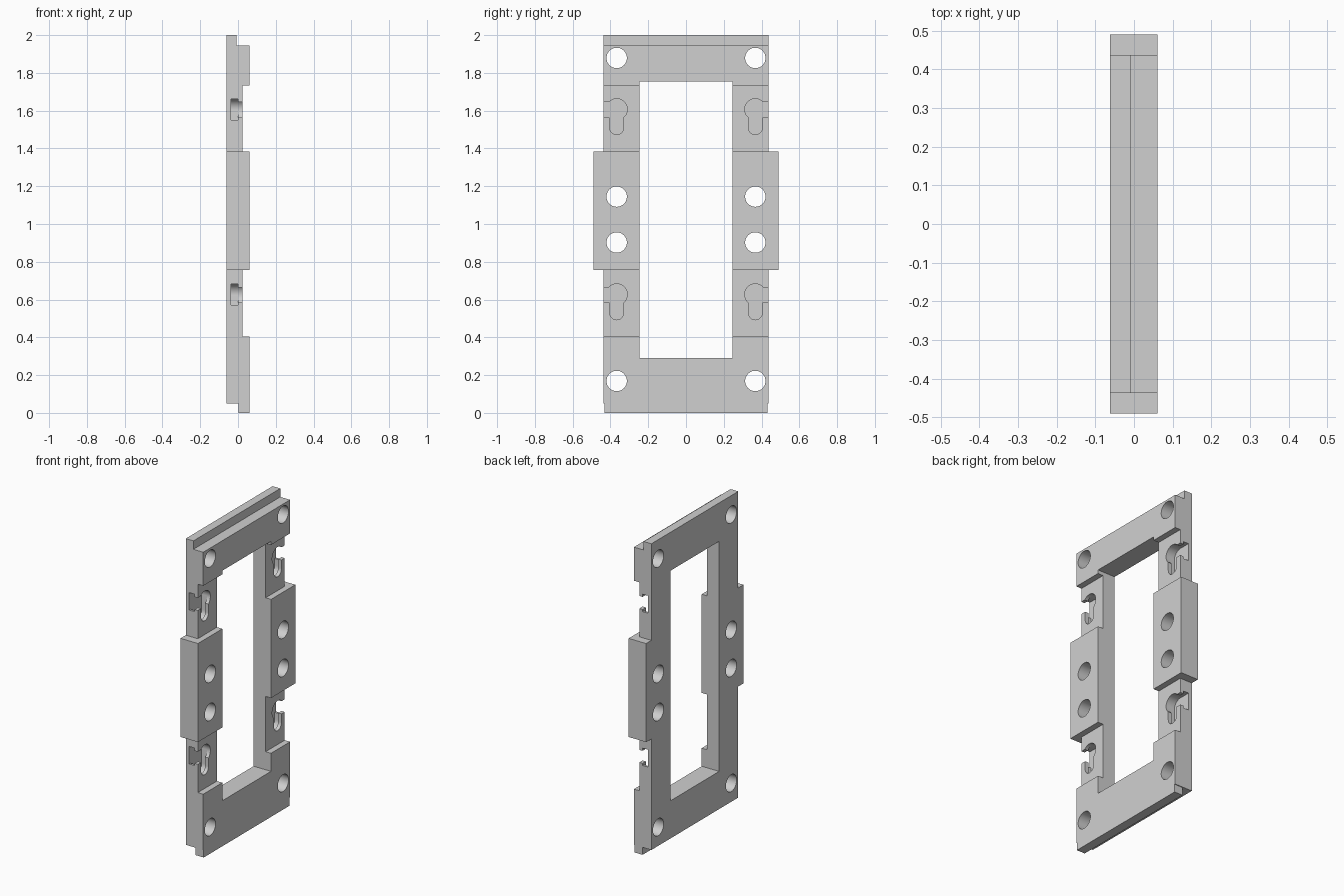
import bpy
import bmesh
import math

old = bpy.data.objects.get("Cube")
if old:
    bpy.data.objects.remove(old, do_unlink=True)

grey = bpy.data.materials.new("plain grey")
grey.use_nodes = True
colour = (0.63, 0.63, 0.63, 1)
grey.diffuse_color = colour
grey.node_tree.nodes["Principled BSDF"].inputs["Base Color"].default_value = colour

BACK, RECESS, FRONT = -0.062, 0.023, 0.061
EDGE, WING = 0.437, 0.49
HOLE_Y = 0.367
WING_LOW, WING_HIGH = 0.757, 1.385
cutters = []


def prism(name, points, shift):
    """Sweep a closed outline of 3D points along a vector."""
    bm = bmesh.new()
    face = bm.faces.new([bm.verts.new(p) for p in points])
    swept = bmesh.ops.extrude_face_region(bm, geom=[face])["geom"]
    bmesh.ops.translate(bm, vec=shift,
                        verts=[v for v in swept if isinstance(v, bmesh.types.BMVert)])
    bmesh.ops.recalc_face_normals(bm, faces=bm.faces)
    mesh = bpy.data.meshes.new(name)
    bm.to_mesh(mesh)
    bm.free()
    obj = bpy.data.objects.new(name, mesh)
    bpy.context.scene.collection.objects.link(obj)
    return obj


def cut(outline, x0=-0.2, x1=0.2):
    """Make a cutter from a (y, z) outline running from x0 to x1."""
    cutters.append(prism("cutter", [(x0, y, z) for y, z in outline], (x1 - x0, 0, 0)))


def rectangle(y0, y1, z0, z1):
    return [(y0, z0), (y1, z0), (y1, z1), (y0, z1)]


def arc(u, v, radius, start, end, steps):
    angles = [start + (end - start) * i / steps for i in range(steps + 1)]
    return [(u + radius * math.cos(a), v + radius * math.sin(a)) for a in angles]


def keyhole(side, z, radius, slot, up, down):
    """Round head, slot hanging below it, and an entry from the outer edge."""
    drop = -0.097
    junction = math.pi + math.acos(slot / radius)
    points = [(0.2, up)]
    points += arc(0, 0, radius, math.asin(up / radius), junction, 28)
    points += arc(0, drop, slot, math.pi, 2 * math.pi, 20)
    points += [(slot, -down), (0.2, -down)]
    return [(side * (HOLE_Y + u), z + v) for u, v in points]


# Stepped side profile with lap joints at the ends, swept across the width
profile = [(BACK, 0.05), (0.003, 0.05), (0.003, 0), (FRONT, 0),
           (FRONT, 0.405), (RECESS, 0.405), (RECESS, WING_LOW), (FRONT, WING_LOW),
           (FRONT, WING_HIGH), (RECESS, WING_HIGH), (RECESS, 1.732), (FRONT, 1.732),
           (FRONT, 1.946), (-0.008, 1.946), (-0.008, 2), (BACK, 2)]
frame = prism("mounting_frame", [(x, -WING, z) for x, z in profile], (0, 2 * WING, 0))

# Central window
cut(rectangle(-0.245, 0.245, 0.29, 1.755))

for side in (-1, 1):
    # Trim the sides above and below the wings
    cut(rectangle(side * EDGE, side * 0.6, -0.1, WING_LOW))
    cut(rectangle(side * EDGE, side * 0.6, WING_HIGH, 2.1))
    cut(rectangle(side * 0.432, side * 0.6, -0.1, 0.05))

    # Bolt holes
    for z in (0.169, 0.902, 1.145, 1.879):
        cut(arc(side * HOLE_Y, z, 0.054, 0, 2 * math.pi * 39 / 40, 39))

    # Keyholes, each with a wider undercut behind the opening
    for z in (0.627, 1.607):
        cut(keyhole(side, z, 0.0565, 0.056, 0.0555, 0.0555), -0.038, 0)
        cut(keyhole(side, z, 0.056, 0.037, 0.038, 0.042), -0.02, 0.2)

for cutter in cutters:
    cutter.hide_render = True
    mod = frame.modifiers.new("cut", 'BOOLEAN')
    mod.operation = 'DIFFERENCE'
    mod.solver = 'EXACT'
    mod.object = cutter

# Keep the finished frame and discard the cutters
bpy.context.view_layer.update()
graph = bpy.context.evaluated_depsgraph_get()
finished = bpy.data.meshes.new_from_object(frame.evaluated_get(graph))
frame.modifiers.clear()
frame.data = finished
for cutter in cutters:
    bpy.data.objects.remove(cutter, do_unlink=True)

frame.data.materials.clear()
frame.data.materials.append(grey)
bpy.ops.object.select_all(action='DESELECT')
frame.select_set(True)
bpy.context.view_layer.objects.active = frame
bpy.ops.object.shade_smooth_by_angle(angle=math.radians(30))
